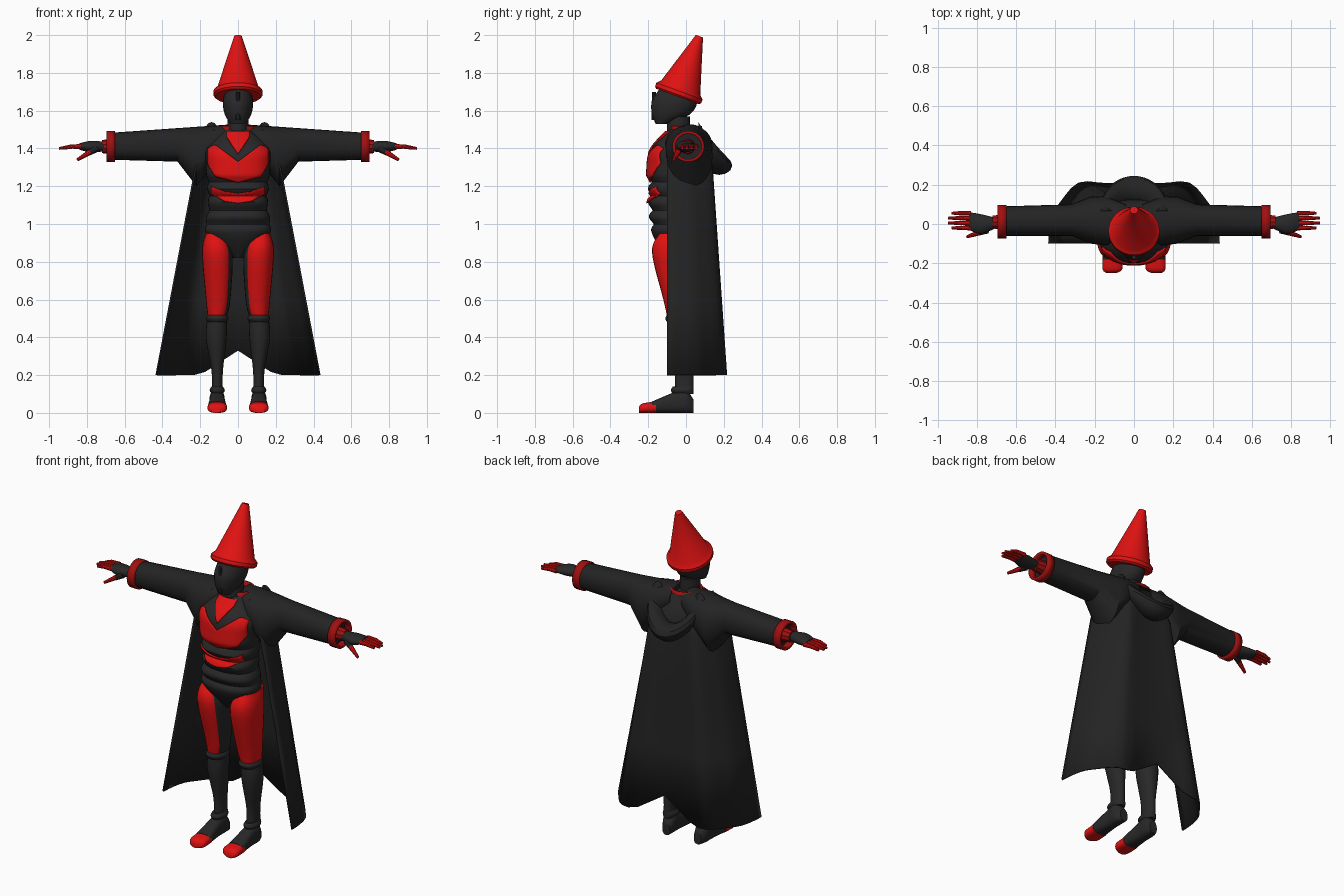
import bpy, bmesh, math
from mathutils import Vector

if "Cube" in bpy.data.objects:
    bpy.data.objects.remove(bpy.data.objects["Cube"])


def material(name, colour):
    mat = bpy.data.materials.new(name)
    mat.use_nodes = True
    mat.diffuse_color = (*colour, 1)
    mat.node_tree.nodes["Principled BSDF"].inputs["Base Color"].default_value = (*colour, 1)
    return mat


RED = material("bright red", (.75, .006, .006))
DEEP = material("deep red", (.36, .005, .005))
SUIT = material("suit black", (.021, .021, .022))
CLOTH = material("cloth black", (.017, .017, .017))


def finish(name, bm, mats, rule=None, mirror=False, thick=0):
    """Turn a bmesh into an object with shading, colours and modifiers."""
    bmesh.ops.recalc_face_normals(bm, faces=bm.faces)
    bm.normal_update()
    for face in bm.faces:
        face.smooth = True
        if rule:
            face.material_index = rule(face)
    for edge in bm.edges:
        edge.smooth = edge.calc_face_angle(0) < math.radians(35)
    mesh = bpy.data.meshes.new(name)
    bm.to_mesh(mesh)
    bm.free()
    for mat in mats:
        mesh.materials.append(mat)
    obj = bpy.data.objects.new(name, mesh)
    bpy.context.collection.objects.link(obj)
    if thick:
        mod = obj.modifiers.new("thickness", 'SOLIDIFY')
        mod.thickness, mod.offset = thick, 0
    if mirror:
        obj.modifiers.new("mirror", 'MIRROR')
    return obj


def skin(rows, closed=False, caps=False):
    """Bridge rows of points with quads and return the bmesh."""
    bm = bmesh.new()
    grid = [[bm.verts.new(p) for p in row] for row in rows]
    for low, high in zip(grid, grid[1:]):
        count = len(low)
        for i in range(count if closed else count - 1):
            j = (i + 1) % count
            bm.faces.new((low[i], low[j], high[j], high[i]))
    if caps:
        bm.faces.new(grid[0])
        bm.faces.new(grid[-1])
    return bm


def flow(keys, steps=6):
    """Refine key rows along a smooth curve through them."""
    rows = [Vector(key) for key in keys]
    ends = [rows[0]] + rows + [rows[-1]]
    result = []
    for before, start, end, after in zip(ends, ends[1:], ends[2:], ends[3:]):
        for i in range(steps):
            t = i / steps
            lean_in, lean_out = (end - before) / 2, (after - start) / 2
            bend = start * 3 - end * 3 + lean_in * 2 + lean_out
            twist = start * 2 - end * 2 + lean_in + lean_out
            result.append(start + lean_in * t - bend * t ** 2 + twist * t ** 3)
    return result + [rows[-1]]


def loft(name, rings, mats, axis="z", power=1, sides=24, caps=True, **options):
    """Loft rounded sections; a ring is (position, min a, max a, min b, max b)."""
    rows = []
    for t, a_min, a_max, b_min, b_max in rings:
        row = []
        for i in range(sides):
            c, s = math.cos(math.tau * i / sides), math.sin(math.tau * i / sides)
            a = (a_min + a_max) / 2 + (a_max - a_min) / 2 * math.copysign(abs(c) ** power, c)
            b = (b_min + b_max) / 2 + (b_max - b_min) / 2 * math.copysign(abs(s) ** power, s)
            row.append({"z": (a, b, t), "x": (t, a, b), "y": (a, t, b)}[axis])
        rows.append(row)
    return finish(name, skin(rows, True, caps), mats, **options)


def rod(name, start, end, thick_end, thin_end, mat):
    """Mirrored tapered rod between two points."""
    start, end = Vector(start), Vector(end)
    span = end - start
    bm = bmesh.new()
    bmesh.ops.create_cone(bm, cap_ends=True, segments=10, radius1=thick_end, radius2=thin_end, depth=span.length)
    turn = span.to_track_quat('Z', 'Y').to_matrix().to_4x4()
    bmesh.ops.transform(bm, matrix=turn, verts=bm.verts)
    bmesh.ops.translate(bm, vec=(start + end) / 2, verts=bm.verts)
    finish(name, bm, [mat], mirror=True)


def sample(table, t):
    """Linear lookup in a table sorted by its first column."""
    for p, q in zip(table, table[1:]):
        if t <= q[0]:
            return Vector(p).lerp(Vector(q), max(0, (t - p[0]) / (q[0] - p[0])))
    return table[-1]


# Torso: height, half width, front; grooves between the belly plates
POWER, BACK = .85, .06
torso = flow([(.82, .03, -.1), (.95, .17, -.18), (1.1, .16, -.2), (1.3, .17, -.2), (1.4, .17, -.18), (1.5, .07, -.09)], 12)
for ring in torso:
    if .95 < ring[0] < 1.25:
        groove = 1 - abs(math.sin(math.pi * (ring[0] - 1) / .075))
        ring[1] -= .012 * groove
        ring[2] += .025 * groove
loft("torso", [(z, -w, w, f, BACK) for z, w, f in torso], [SUIT], power=POWER, sides=36)


def torso_front(x, z):
    _, w, f = sample(torso, z)
    bulge = max(0, 1 - (abs(x) / w) ** (2 / POWER)) ** (POWER / 2)
    return (f + BACK) / 2 - (BACK - f) / 2 * bulge


def plate(name, columns):
    """Thin red plate on the torso front; a column is (x, bottom, top)."""
    reach, steps, levels = columns[-1][0], 14, 12
    rows = []
    for i in range(-steps, steps + 1):
        x = reach * i / steps
        _, low, high = sample(columns, abs(x))
        heights = [low + (high - low) * j / levels for j in range(levels + 1)]
        rows.append([(x, torso_front(x, z) - .006, z) for z in heights])
    finish(name, skin(rows), [RED], thick=.008)


plate("collar_plate", [(0, 1.37, 1.49), (.06, 1.46, 1.49)])
plate("chest_plate", [(0, 1.22, 1.33), (.12, 1.25, 1.42), (.16, 1.32, 1.4)])
plate("waist_plate", [(0, 1.11, 1.16), (.07, 1.12, 1.17), (.14, 1.16, 1.2)])

# Neck, collar and masked head
loft("neck", [(z, -.055, .055, -.1, .02) for z in (1.42, 1.57)], [SUIT])
loft("collar_lining", [(z, -.09, .09, -.08, .08) for z in (1.44, 1.52)], [DEEP], caps=False, thick=.01)
head = flow([(1.53, .04, -.16, -.1), (1.58, .07, -.18, .02), (1.65, .08, -.18, .06), (1.73, .06, -.13, .04)])
loft("head", [(z, -w, w, f, b) for z, w, f, b in head], [SUIT])
rod("mask_ridge", (0, -.17, 1.55), (0, -.17, 1.7), .014, .01, SUIT)

# Pointed hat, tilted back
brim_and_cone = [(0, .12), (.01, .13), (.03, .13), (.05, .11), (.34, .02)]
hat = loft("pointed_hat", [(z, -r, r, -r, r) for z, r in brim_and_cone], [RED], sides=32)
hat.location = (0, -.045, 1.675)
hat.rotation_euler.x = math.radians(-20)

# Sleeves joined over the shoulders: x, front, back, underside
sleeve = [(.04, -.06, .1, 1.4), (.14, -.11, .14, 1.3), (.22, -.1, .14, 1.2), (.32, -.06, .1, 1.33), (.66, -.06, .09, 1.34)]
loft("sleeve", [(x, f, b, low, 1.53 - .07 * x) for x, f, b, low in sleeve], [CLOTH],
     axis="x", power=.9, mirror=True)
loft("cuff", [(x, -.065, .09, 1.335, 1.485) for x in (.65, .695)], [DEEP],
     axis="x", caps=False, thick=.016, mirror=True)

# Hands
rod("wrist", (.6, .01, 1.41), (.72, .01, 1.41), .045, .035, DEEP)
palm = flow([(.7, -.02, .03, .025), (.78, -.05, .05, .03), (.84, -.03, .06, .017)])
loft("palm", [(x, f, b, 1.41 - h, 1.41 + h) for x, f, b, h in palm], [SUIT], axis="x", mirror=True)
for i, label in enumerate(("index", "middle", "ring", "little")):
    y = .025 * i - .02
    tip = .95 - .01 * (i - 1.5) ** 2
    rod(label + "_knuckle", (.83, y, 1.41), (.89, y, 1.41), .013, .011, RED)
    rod(label + "_fingertip", (.88, y, 1.41), (tip, y, 1.4), .012, .007, RED)
rod("thumb_base", (.75, -.03, 1.4), (.79, -.045, 1.375), .02, .014, SUIT)
rod("thumb_tip", (.785, -.043, 1.38), (.85, -.065, 1.34), .015, .008, RED)


# Legs: height, inner side, outer side, front
def leg_part(name, keys, mats, **options):
    rings = [(z, inner, outer, front, .04) for z, inner, outer, front in flow(keys)]
    loft(name, rings, mats, mirror=True, power=.9, **options)


def thigh_colour(face):
    return 1 if face.normal.x < -.75 or face.normal.y > .6 else 0


leg_part("thigh", [(.51, .06, .16, -.1), (.6, .04, .17, -.12), (.85, .03, .19, -.18), (.95, .08, .17, -.14)],
         [RED, SUIT], rule=thigh_colour)
leg_part("shin", [(.1, .08, .14, -.06), (.22, .08, .14, -.06), (.4, .06, .17, -.09), (.52, .06, .16, -.09)], [SUIT])
leg_part("knee_rim", [(.48, .06, .16, -.1), (.5, .05, .17, -.11), (.52, .06, .16, -.1)], [SUIT])
leg_part("ankle_rim", [(.1, .08, .14, -.07), (.12, .07, .15, -.08), (.14, .08, .14, -.07)], [SUIT])

# Feet: y, inner side, outer side, top
for name, keys, mat in (
        ("boot", [(.04, .08, .13, .07), (0, .07, .15, .12), (-.06, .07, .15, .11), (-.18, .06, .16, .06)], SUIT),
        ("toe_cap", [(-.16, .06, .16, .06), (-.23, .06, .16, .05), (-.25, .09, .14, .03)], RED)):
    loft(name, [(y, inner, outer, 0, top) for y, inner, outer, top in flow(keys)], [mat],
         axis="y", power=.75, mirror=True)

# Cloak: open at the front, soft folds, hem arched at the middle of the back
rows = []
for z in (.2, .6, 1, 1.3, 1.5):
    row = []
    for i in range(25):
        a = math.pi * i / 24
        across = math.copysign(abs(math.cos(a)) ** .45, math.cos(a))
        depth = math.sin(a) * (1 - .05 * math.cos(8 * a))
        narrow = .7 if z == 1.5 else 1
        x = across * narrow * (.47 - .19 * z)
        y = narrow * (depth * (.33 - .07 * z) - .1)
        arch = .13 * max(0, 1 - abs(x) / .2) if z == .2 else 0
        row.append((x, y, z + arch))
    rows.append(row)
finish("cloak", skin(rows), [CLOTH], thick=.01)

# Lowered hood: an oval roll swept around the back of the neck
rows = []
for i in range(21):
    turn = math.pi * (i / 20 - .5)
    row = []
    for j in range(12):
        c, s = math.cos(math.tau * j / 12), math.sin(math.tau * j / 12)
        y = .065 + (.11 + .07 * c) * math.cos(turn)
        row.append(((.14 + .035 * c) * math.sin(turn), y, 1.49 + .05 * s - .18 * math.cos(turn)))
    rows.append(row)
finish("hood", skin(rows, True, True), [CLOTH])
